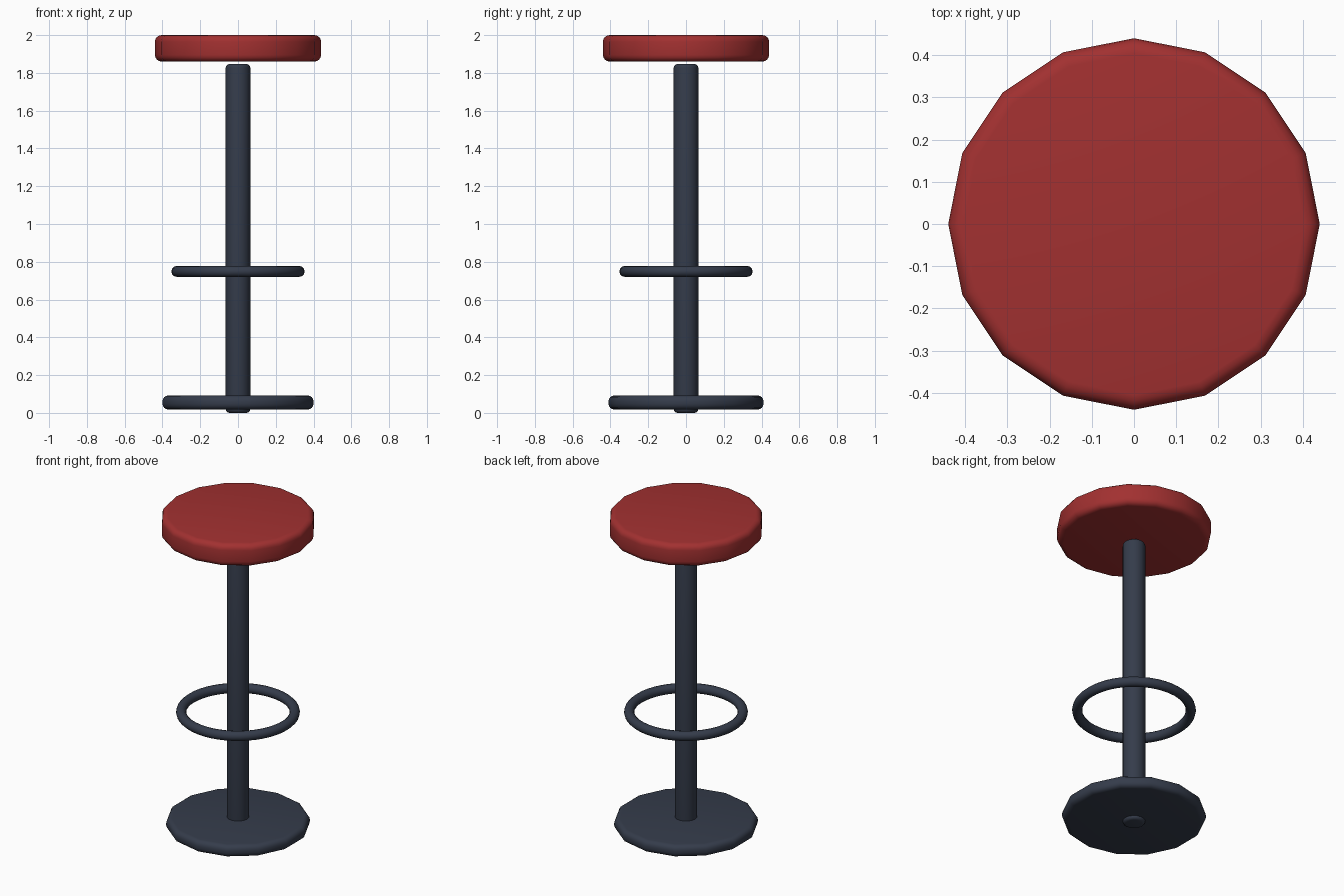
import bpy
import math

if "Cube" in bpy.data.objects:
    bpy.data.objects.remove(bpy.data.objects["Cube"])


def material(name, colour):
    mat = bpy.data.materials.new(name)
    mat.diffuse_color = colour
    mat.use_nodes = True
    mat.node_tree.nodes["Principled BSDF"].inputs["Base Color"].default_value = mat.diffuse_color
    return mat


red = material("red_vinyl", (0.36, 0.03, 0.03, 1))
dark = material("dark_metal", (0.035, 0.045, 0.07, 1))


def finish(obj, name, mat):
    obj.name = name
    obj.data.materials.append(mat)
    bpy.ops.object.shade_smooth_by_angle(angle=math.radians(35))


def disc(name, radius, z0, z1, sides, bevel, mat):
    """Upright cylinder with rounded rims; first corner points along y."""
    bpy.ops.mesh.primitive_cylinder_add(
        vertices=sides, radius=radius, depth=z1 - z0, location=(0, 0, (z0 + z1) / 2))
    obj = bpy.context.object
    mod = obj.modifiers.new("rim", 'BEVEL')
    mod.width = bevel
    mod.segments = 4
    mod.limit_method = 'ANGLE'
    mod.angle_limit = math.radians(40)
    bpy.ops.object.modifier_apply(modifier=mod.name)
    finish(obj, name, mat)


# Cushion, post and foot plate
disc("seat", 0.44, 1.86, 2.0, 16, 0.035, red)
disc("post", 0.065, 0.0, 1.847, 16, 0.02, dark)
disc("base", 0.41, 0.018, 0.092, 14, 0.03, dark)

# Foot ring
bpy.ops.mesh.primitive_torus_add(
    major_radius=0.324, minor_radius=0.029, major_segments=48, minor_segments=12,
    location=(0, 0, 0.749))
finish(bpy.context.object, "foot_ring", dark)
